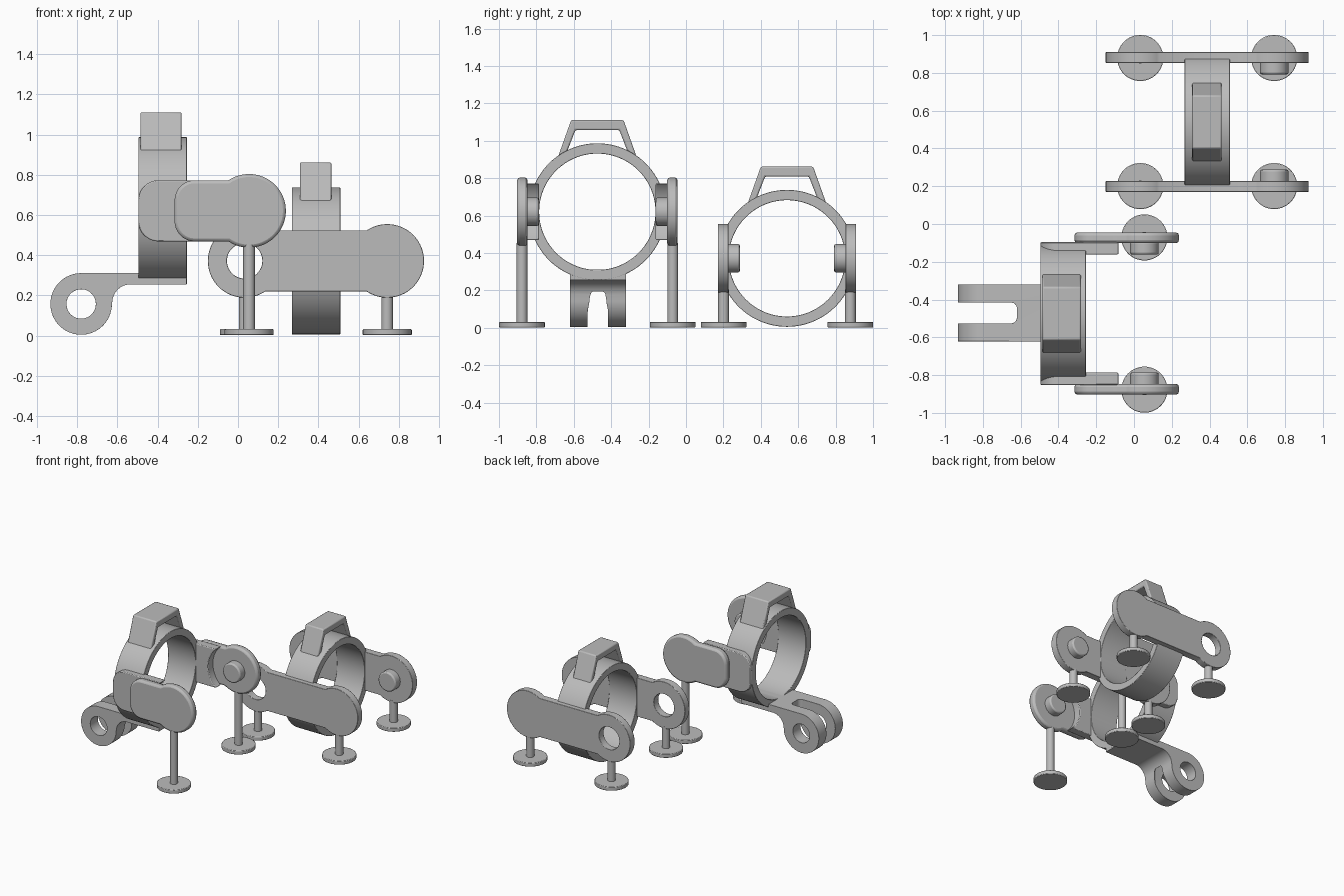
import bpy, bmesh
from math import sin, cos, asin, pi, radians
from mathutils import Matrix

if "Cube" in bpy.data.objects:
    bpy.data.objects.remove(bpy.data.objects["Cube"])

grey = bpy.data.materials.new("light grey")
grey.use_nodes = True
grey.diffuse_color = (0.5, 0.5, 0.5, 1)
grey.node_tree.nodes["Principled BSDF"].inputs["Base Color"].default_value = grey.diffuse_color

# Axes for extruding a flat outline along y, x or z
ALONG_Y = Matrix(((1, 0, 0, 0), (0, 0, -1, 0), (0, 1, 0, 0), (0, 0, 0, 1)))
ALONG_X = Matrix(((0, 0, 1, 0), (1, 0, 0, 0), (0, 1, 0, 0), (0, 0, 0, 1)))
ALONG_Z = Matrix.Identity(4)


def arc(cx, cy, r, start, end, n=16):
    """Points on an arc, angles in degrees."""
    steps = [radians(start + (end - start) * i / n) for i in range(n + 1)]
    return [(cx + r * cos(a), cy + r * sin(a)) for a in steps]


def circle(cx, cy, r, n=64):
    return arc(cx, cy, r, 0, 360, n)[:-1]


def mesh_of(ob):
    deps = bpy.context.evaluated_depsgraph_get()
    return bpy.data.meshes.new_from_object(ob.evaluated_get(deps))


def slab(name, loops, axes, centre, thick, bevel=0.012, cutter=None):
    """Fill the loops (later ones are holes), thicken, round the edges."""
    curve = bpy.data.curves.new(name, 'CURVE')
    curve.dimensions, curve.fill_mode, curve.extrude = '2D', 'BOTH', thick / 2
    for pts in loops:
        spline = curve.splines.new('POLY')
        spline.points.add(len(pts) - 1)
        for p, (u, v) in zip(spline.points, pts):
            p.co = (u, v, 0, 1)
        spline.use_cyclic_u = True
    temp = bpy.data.objects.new("temp", curve)
    bpy.context.collection.objects.link(temp)
    mesh = mesh_of(temp)
    bpy.data.objects.remove(temp)
    bm = bmesh.new()
    bm.from_mesh(mesh)
    bmesh.ops.remove_doubles(bm, verts=bm.verts, dist=0.0005)
    bmesh.ops.dissolve_limit(bm, angle_limit=0.01, verts=bm.verts, edges=bm.edges)
    bm.transform(Matrix.Translation(centre) @ axes)
    bmesh.ops.recalc_face_normals(bm, faces=bm.faces)
    bm.to_mesh(mesh)
    bm.free()
    ob = bpy.data.objects.new(name, mesh)
    bpy.context.collection.objects.link(ob)
    if cutter:
        mod = ob.modifiers.new("slot", 'BOOLEAN')
        mod.operation, mod.object, mod.solver = 'DIFFERENCE', cutter, 'EXACT'
        cut = mesh_of(ob)
        ob.modifiers.clear()
        ob.data = cut
        bpy.data.objects.remove(cutter)
    ob.data.materials.clear()
    ob.data.materials.append(grey)
    if bevel:
        mod = ob.modifiers.new("round edges", 'BEVEL')
        mod.width, mod.segments, mod.limit_method = bevel, 2, 'ANGLE'
        mod.angle_limit = radians(40)
    bpy.ops.object.select_all(action='DESELECT')
    ob.select_set(True)
    bpy.context.view_layer.objects.active = ob
    bpy.ops.object.shade_smooth_by_angle(angle=radians(35))
    return ob


def stand(name, x, y, top):
    """Round foot with a thin post."""
    slab(name + "_foot", [circle(x, y, 0.122)], ALONG_Z, (0, 0, 0.0175), 0.03, 0.004)
    slab(name + "_post", [circle(x, y, 0.029, 24)], ALONG_Z,
         (0, 0, (top + 0.02) / 2), top - 0.02, 0)


def ring_with_handle(name, x, y, z, handle_x, handle_width):
    """Open ring with a trapezoid bracket on top."""
    slab(name + "_ring", [circle(0, 0, 0.366, 96), circle(0, 0, 0.311, 96)],
         ALONG_X, (x, y, z), 0.241, 0.008)
    half = [(0.215, 0.28), (0.14, 0.49), (0.117, 0.437), (0.172, 0.295)]
    (a, b, c, d) = half
    mirror = [(-u, v) for u, v in half]
    loop = [a, b, mirror[1], mirror[0], mirror[3], mirror[2], c, d]
    slab(name + "_handle", [loop], ALONG_X, (handle_x, y, z), handle_width, 0.008)


EYE, BODY = 0.183, 0.152          # link end radius and half height
NECK = asin(BODY / EYE) * 180 / pi

# Larger ring and its short side links
AX, AY, AZ = -0.375, -0.474, 0.621
ring_with_handle("large", AX, AY, AZ, -0.383, 0.205)
PIN = 0.055
for side, s in (("left", 1), ("right", -1)):
    plate = (arc(PIN, 0, EYE, -180 + NECK, 180 - NECK, 48)
             + arc(-0.215, BODY - 0.1, 0.1, 90, 180) + arc(-0.215, 0.1 - BODY, 0.1, 180, 270))
    front = "front" if s < 0 else "back"
    slab(f"large_{front}_link", [plate], ALONG_Y, (0, AY + s * 0.401, AZ), 0.056, 0.015)
    # Spacer with a hollow end that follows the link eye
    turn = asin(BODY / 0.203) * 180 / pi
    spacer = (arc(PIN, 0, 0.203, 180 + turn, 180 - turn, 24)
              + arc(-0.395, BODY - 0.1, 0.1, 90, 180) + arc(-0.395, 0.1 - BODY, 0.1, 180, 270))
    slab(f"large_{front}_spacer", [spacer], ALONG_Y, (0, AY + s * 0.345, AZ), 0.066, 0.01)
    slab(f"large_{front}_pin", [circle(PIN, 0, 0.076, 40)], ALONG_Y,
         (0, AY + s * 0.347, AZ), 0.07, 0.01)
    stand(f"large_{front}", PIN, AY + s * 0.403, AZ - EYE + 0.015)

# Fork under the larger ring
slot_pts = (arc(-0.65, 0.025, 0.03, 0, 90, 6) + [(-1.1, 0.055), (-1.1, -0.055)]
            + arc(-0.65, -0.025, 0.03, -90, 0, 6))
slot = slab("slot_cutter", [slot_pts], ALONG_Z, (0, AY + 0.003, 0.2), 0.6, 0)
slot.hide_render = True
fork = (arc(-0.78, 0.158, 0.153, 90, 360, 48) + arc(-0.535, 0.165, 0.09, 177, 90, 14)
        + [(-0.255, 0.255), (-0.255, 0.311)])
slab("large_fork", [fork, circle(-0.78, 0.158, 0.073, 48)], ALONG_Y,
     (0, AY + 0.003, 0), 0.3, 0.012, slot)

# Smaller-stance ring and its long side links
BX, BY, BZ = 0.388, 0.54, 0.372
ring_with_handle("low", BX, BY, BZ, 0.386, 0.157)
HOLE, KNOB = 0.033, 0.742
for side, s in (("back", 1), ("front", -1)):
    link = (arc(KNOB, 0, EYE, -180 + NECK, 180 - NECK, 48)
            + arc(HOLE, 0, EYE, NECK, 360 - NECK, 48))
    slab(f"low_{side}_link", [link, circle(HOLE, 0, 0.088, 48)], ALONG_Y,
         (0, BY + s * 0.341, BZ), 0.057, 0.015)
    slab(f"low_{side}_pin", [circle(KNOB, 0, 0.076, 40)], ALONG_Y,
         (0, BY + s * 0.287, BZ), 0.07, 0.01)
    for end, x in (("hole_end", HOLE), ("pin_end", KNOB)):
        stand(f"low_{side}_{end}", x, BY + s * 0.339, BZ - EYE + 0.015)
